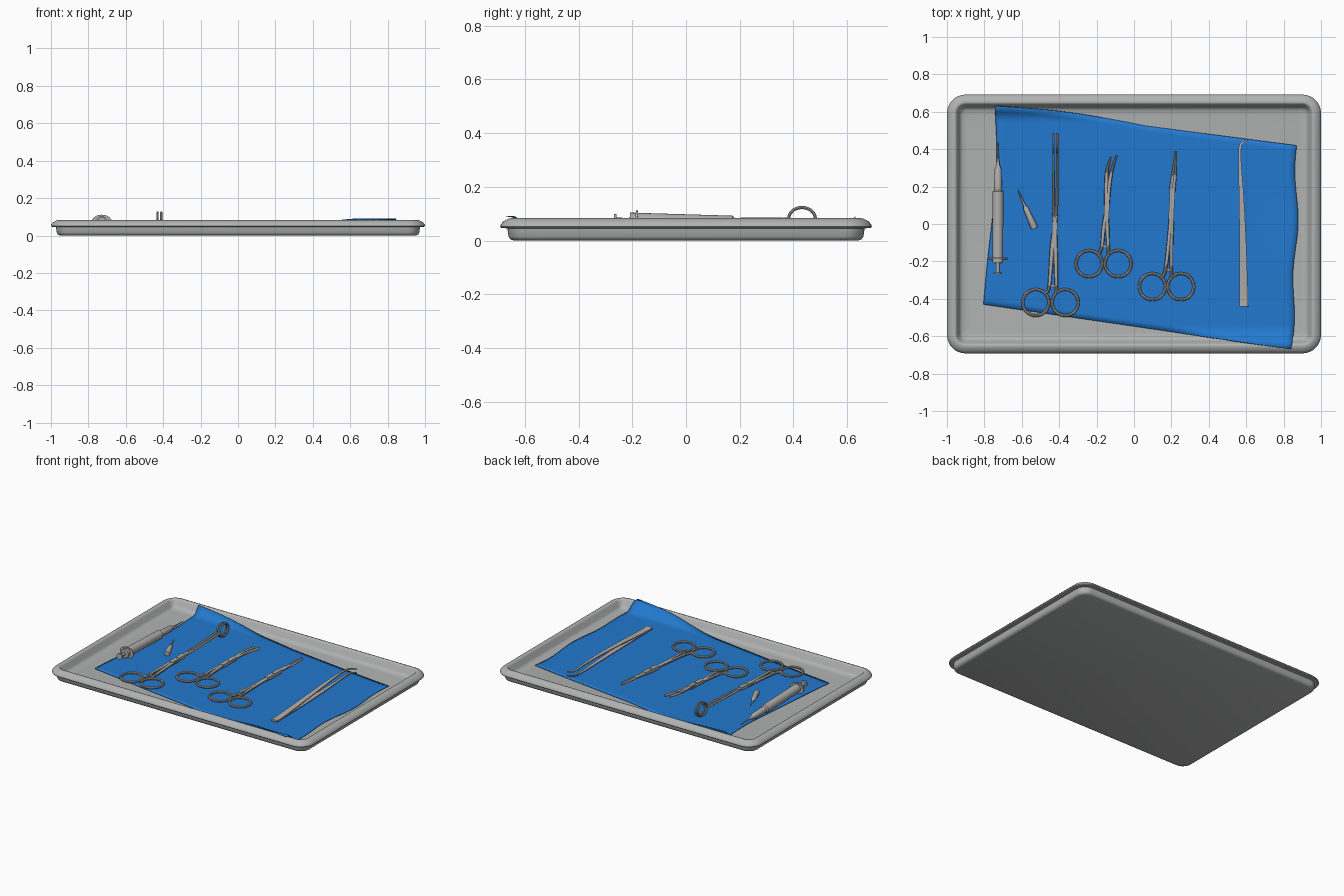
import bpy, bmesh, math
from mathutils import Vector

if "Cube" in bpy.data.objects:
    bpy.data.objects.remove(bpy.data.objects["Cube"])

def material(name, rgb):
    m = bpy.data.materials.new(name)
    m.diffuse_color = (*rgb, 1)
    m.use_nodes = True
    m.node_tree.nodes["Principled BSDF"].inputs["Base Color"].default_value = m.diffuse_color
    return m

TRAY = material("tray_grey", (0.43, 0.45, 0.44))
CLOTH = material("drape_blue", (0.016, 0.19, 0.62))
STEEL = material("instrument_steel", (0.43, 0.42, 0.41))
X, Y, Z = Vector((1, 0, 0)), Vector((0, 1, 0)), Vector((0, 0, 1))

def finish(bm, name, mat, angle=35):
    bmesh.ops.recalc_face_normals(bm, faces=bm.faces[:])
    me = bpy.data.meshes.new(name)
    bm.to_mesh(me)
    bm.free()
    me.materials.append(mat)
    ob = bpy.data.objects.new(name, me)
    bpy.context.collection.objects.link(ob)
    bpy.ops.object.select_all(action='DESELECT')
    ob.select_set(True)
    bpy.context.view_layer.objects.active = ob
    bpy.ops.object.shade_smooth_by_angle(angle=math.radians(angle))
    return ob

def skin(bm, loops, closed=False):
    """Bridge equal vertex loops, capping the ends of an open skin."""
    n = len(loops[0])
    pairs = list(zip(loops, loops[1:])) + ([(loops[-1], loops[0])] if closed else [])
    for a, b in pairs:
        for i in range(n):
            j = (i + 1) % n
            bm.faces.new((a[i], a[j], b[j], b[i]))
    if not closed:
        bm.faces.new(loops[0])
        bm.faces.new(loops[-1])

def sweep(bm, pts, up=Z, closed=False, n=10):
    """Points are (x, y, z, half width, half height); n=4 gives a flat bar."""
    loops, c = [], len(pts)
    k, a0 = (math.sqrt(2), math.pi / 4) if n == 4 else (1, 0)
    for i, (x, y, z, w, h) in enumerate(pts):
        p = pts[(i - 1) % c] if closed or i else pts[0]
        q = pts[(i + 1) % c] if closed or i < c - 1 else pts[-1]
        t = (Vector(q[:3]) - Vector(p[:3])).normalized()
        s = t.cross(up).normalized()
        v = s.cross(t)
        ring = [2 * math.pi * j / n + a0 for j in range(n)]
        loops.append([bm.verts.new(Vector((x, y, z)) + s * w * k * math.cos(a)
                                   + v * h * k * math.sin(a)) for a in ring])
    skin(bm, loops, closed)

def smooth(pts, k=6):
    """Catmull-Rom refinement of a point list."""
    out = []
    for i in range(len(pts) - 1):
        p0, p1, p2, p3 = (pts[max(i - 1, 0)], pts[i], pts[i + 1], pts[min(i + 2, len(pts) - 1)])
        for s in range(k):
            t = s / k
            out.append(tuple(0.5 * (2 * b + (c - a) * t + (2 * a - 5 * b + 4 * c - d) * t * t
                                    + (3 * b - a - 3 * c + d) * t ** 3)
                             for a, b, c, d in zip(p0, p1, p2, p3)))
    return out + [pts[-1]]

# Tray: rounded rectangles following the (inset, height) profile
bm = bmesh.new()
profile = [(.05, 0), (.037, .005), (.031, .015), (.027, .045), (.004, .047), (0, .052),
           (.002, .06), (.014, .073), (.03, .081), (.042, .084), (.049, .081), (.055, .073),
           (.068, .042), (.074, .034), (.085, .028), (.11, .025)]
loops = []
for d, z in profile:
    r = max(.035, .1 - d)
    loop = []
    for q, (sx, sy) in enumerate([(1, 1), (-1, 1), (-1, -1), (1, -1)]):
        for j in range(9):
            a = math.pi / 2 * (q + j / 8)
            loop.append(bm.verts.new((sx * (1 - d - r) + r * math.cos(a),
                                      sy * (.692 - d - r) + r * math.sin(a), z)))
    loops.append(loop)
skin(bm, loops)
finish(bm, "tray", TRAY, 40)

# Blue drape: skewed sheet that climbs the tray wall at two corners
bm = bmesh.new()
NU, NV = 48, 36
grid = []
for j in range(NV + 1):
    v = j / NV
    row = []
    for i in range(NU + 1):
        u = i / NU
        x0 = -.805 + .06 * v + .025 * math.sin(math.pi * v) - .008 * math.sin(2 * math.pi * v)
        x1 = .84 + .03 * v + .01 * math.sin(math.pi * v) + .01 * math.sin(4 * math.pi * v)
        yb = -.43 - .24 * u
        yt = .63 - .21 * u + .018 * math.sin(math.pi * min(1, u * 2))
        x, y = x0 + (x1 - x0) * u, yb + (yt - yb) * v
        t = min(1, max(0, (abs(y) - .57) / .075))
        z = .033 + .058 * t * t * (3 - 2 * t)
        z += .003 * abs(2 * u - 1) ** 4 * (1 + math.sin(9 * v + 4 * u))
        row.append(bm.verts.new((x, y, z)))
    grid.append(row)
for j in range(NV):
    for i in range(NU):
        bm.faces.new((grid[j][i], grid[j][i + 1], grid[j + 1][i + 1], grid[j + 1][i]))
drape = finish(bm, "drape", CLOTH, 60)
mod = drape.modifiers.new("thickness", 'SOLIDIFY')
mod.thickness, mod.offset = .003, -1

def oval(bm, c, r1, r2, tube, a1=X, a2=Y, up=Z):
    pts = []
    for i in range(28):
        a = 2 * math.pi * i / 28
        p = Vector(c) + a1 * r1 * math.cos(a) + a2 * r2 * math.sin(a)
        pts.append((*p, tube, tube))
    sweep(bm, pts, up, closed=True, n=8)

def forceps(name, ring_y, ring_xs, ring_r, halves, joint, slope, ring_tip=False):
    """Two finger rings, two crossing arms (x, y, half width), a box joint and a ratchet."""
    bm = bmesh.new()
    height = lambda y: .045 + slope * (y - ring_y)
    for rx, arm in zip(ring_xs, halves):
        oval(bm, (rx, ring_y, .045), ring_r, ring_r, .008)
        sweep(bm, smooth([(x, y, height(y), w, .009) for x, y, w in arm]))
        if ring_tip:
            # upright sponge-holding loop at the tip
            oval(bm, (arm[-1][0], .432, .08), .05, .043, .006, Y, Z, X)
    (ax, ay), (bx, by) = joint
    sweep(bm, [(ax, ay, height(ay), .014, .011), (bx, by, height(by), .014, .011)], n=4)
    mx, my = (ax + bx) / 2, (ay + by) / 2
    sweep(bm, [(mx, my, height(my) - .01, .008, .008),
               (mx, my, height(my) + .014, .008, .008)], up=Y)
    (lx, ly, _), (qx, qy, _) = halves[0][1], halves[1][1]
    sweep(bm, [(lx, ly, .047, .007, .005), (qx, qy, .047, .007, .005)], n=4)
    finish(bm, name, STEEL)

# Long sponge forceps
forceps("sponge_forceps", -.42, (-.525, -.368), .07,
        [[(-.475, -.373, .008), (-.453, -.33, .009), (-.438, -.13, .012), (-.426, -.03, .011),
          (-.413, .1, .008), (-.41, .385, .006)],
         [(-.418, -.373, .008), (-.415, -.33, .009), (-.42, -.13, .012), (-.423, -.03, .011),
          (-.43, .1, .008), (-.43, .385, .006)]],
        ((-.428, -.13), (-.423, .01)), .04, True)

# Curved haemostat
forceps("curved_clamp", -.212, (-.24, -.085), .07,
        [[(-.19, -.165, .008), (-.172, -.12, .009), (-.162, -.02, .011), (-.145, .08, .012),
          (-.134, .19, .011), (-.12, .28, .009), (-.093, .368, .005)],
         [(-.135, -.165, .008), (-.138, -.12, .009), (-.143, -.02, .011), (-.147, .08, .012),
          (-.148, .19, .011), (-.145, .28, .009), (-.125, .36, .005)]],
        ((-.148, .03), (-.142, .17)), .03)

# Straight haemostat
forceps("straight_clamp", -.335, (.098, .25), .07,
        [[(.148, -.288, .008), (.168, -.245, .009), (.185, -.1, .01), (.198, .03, .012),
          (.21, .18, .011), (.222, .28, .008), (.227, .39, .004)],
         [(.2, -.288, .008), (.2, -.245, .009), (.2, -.1, .01), (.203, .03, .012),
          (.2, .18, .011), (.21, .28, .008), (.22, .39, .004)]],
        ((.198, .03), (.206, .17)), .03)

# Syringe: lathed plunger, barrel, nozzle and needle, plus an oval finger flange
bm = bmesh.new()
outline = [(-.268, .022), (-.26, .022), (-.259, .009), (-.21, .009), (-.209, .029), (.172, .029),
           (.18, .021), (.29, .019), (.32, .008), (.345, .006), (.35, .004), (.435, .002)]
axis = lambda y: (-.728 + .004 * y, y, .074 - .03 * (y + .18))
sweep(bm, [(*axis(y), r, r) for y, r in outline], n=20)
sweep(bm, [(*axis(-.188), .053, .037), (*axis(-.18), .053, .037)], n=20)
finish(bm, "syringe", STEEL)

# Loose needle with its hub
bm = bmesh.new()
hub = [(-.531, -.025, .016), (-.535, -.015, .019), (-.57, .065, .015), (-.579, .085, .013),
       (-.584, .097, .006), (-.6, .135, .005), (-.62, .18, .002)]
sweep(bm, [(x, y, .055, r, r) for x, y, r in hub], n=14)
finish(bm, "loose_needle", STEEL)

# Tweezers: two spring leaves joined at the wide end, tips hooked sideways
bm = bmesh.new()
for heights in [(.05, .05, .066, .08, .083, .078, .074, .072),
                (.044, .044, .041, .04, .04, .043, .046, .047)]:
    leaf = [(.588, -.44, .023), (.587, -.36, .022), (.582, -.1, .018), (.574, .15, .013),
            (.566, .32, .008), (.566, .4, .007), (.576, .432, .006), (.605, .446, .004)]
    sweep(bm, smooth([(x, y, z, w, .003) for (x, y, w), z in zip(leaf, heights)]), n=4)
finish(bm, "tweezers", STEEL)
